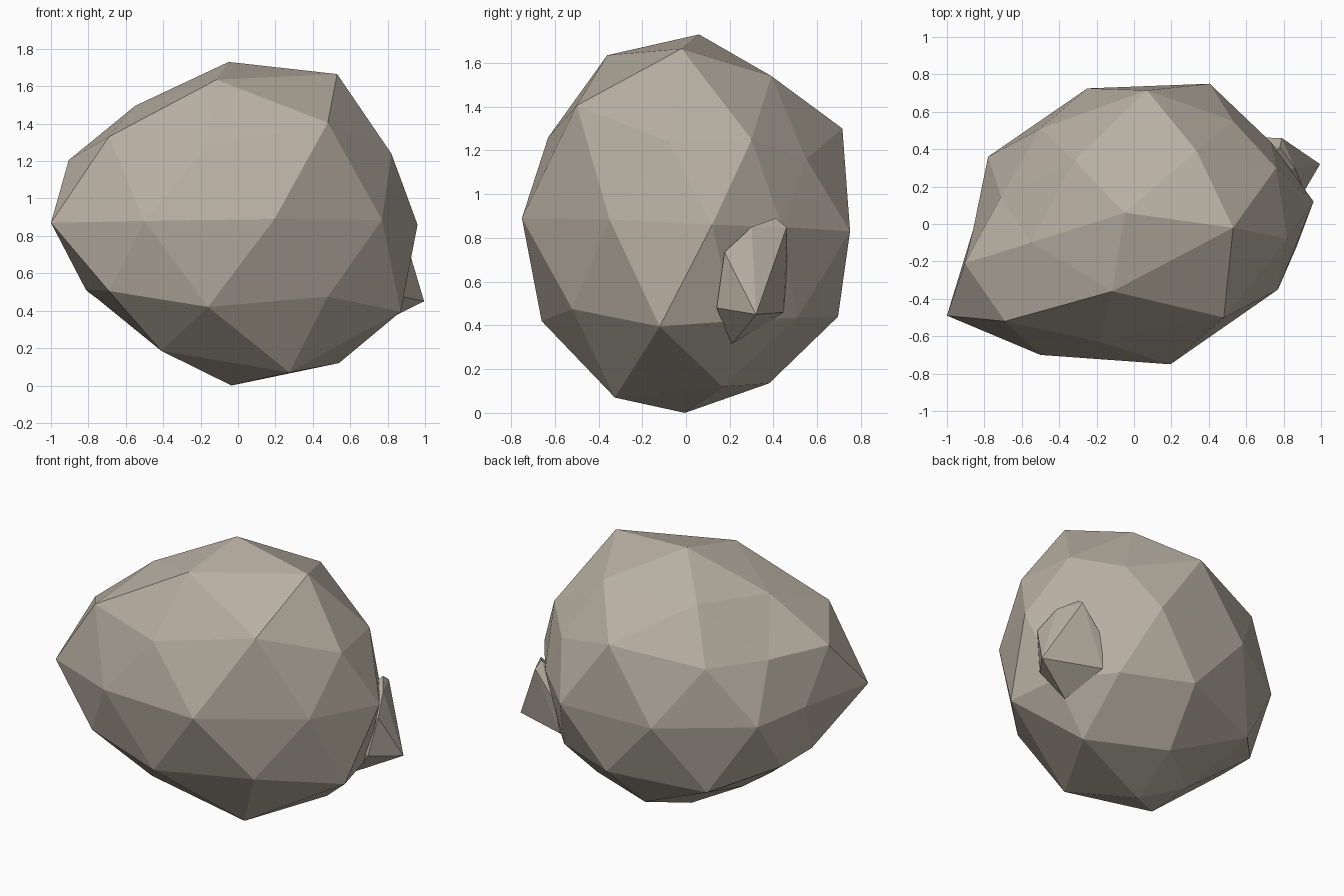
import bpy
import bmesh

cube = bpy.data.objects.get("Cube")
if cube:
    bpy.data.objects.remove(cube, do_unlink=True)


def make_material(name, colour):
    material = bpy.data.materials.new(name)
    material.use_nodes = True
    material.diffuse_color = colour
    shader = next(n for n in material.node_tree.nodes if n.type == 'BSDF_PRINCIPLED')
    shader.inputs["Base Color"].default_value = colour
    shader.inputs["Roughness"].default_value = .9
    return material


stone = make_material("warm grey stone", (.48, .43, .36, 1))


def finish(bm, name):
    """Turn a bmesh into a flat shaded stone object."""
    bmesh.ops.recalc_face_normals(bm, faces=bm.faces[:])
    mesh = bpy.data.meshes.new(name)
    bm.to_mesh(mesh)
    bm.free()
    mesh.materials.append(stone)
    obj = bpy.data.objects.new(name, mesh)
    bpy.context.collection.objects.link(obj)
    return obj


# Cross-sections of the boulder, each running counter-clockwise from +x
crown = [(.53, -.02, 1.665), (.335, .39, 1.54), (-.32, .34, 1.53),
         (-.55, -.1, 1.495), (-.115, -.36, 1.635)]
shoulder = [(.82, -.08, 1.24), (.76, .3, 1.25), (.53, .55, 1.16), (.07, .715, 1.3),
            (-.5, .51, 1.21), (-.71, .145, 1.19), (-.905, -.21, 1.205),
            (-.69, -.52, 1.33), (-.185, -.63, 1.26), (.48, -.5, 1.405)]
girth = [(.96, .12, .86), (.73, .44, .85), (.405, .75, .83), (-.25, .725, .83),
         (-.78, .36, .84), (-.86, -.03, .85), (-1, -.49, .87),
         (-.5, -.7, .88), (.195, -.75, .89), (.77, -.35, .885)]
flank = [(.87, -.12, .395), (.8, .22, .42), (.54, .51, .435), (.1, .695, .44),
         (-.49, .48, .375), (-.8, .135, .5), (-.815, -.16, .515),
         (-.69, -.55, .505), (-.16, -.66, .42), (.48, -.52, .475)]
foot = [(.54, .167, .12), (.035, .38, .135), (-.42, 0, .215),
        (-.41, -.32, .185), (.275, -.325, .07)]


def ring(bm, points):
    return [bm.verts.new(p) for p in points]


def cap(bm, pole, inner, outer, offset):
    """Close a ten-sided ring through a five-sided ring to a pole."""
    for i in range(len(inner)):
        here, after = inner[i], inner[(i + 1) % len(inner)]
        k = 2 * i + offset
        before, middle, beyond = (outer[(k + s) % len(outer)] for s in (-1, 0, 1))
        for face in ((pole, here, after), (here, before, middle),
                     (here, middle, beyond), (here, beyond, after)):
            bm.faces.new(face)


def band(bm, upright, staggered):
    """Zigzag of triangles between two rings that are half a step apart."""
    count = len(upright)
    for k in range(count):
        after = (k + 1) % count
        bm.faces.new((upright[k], upright[after], staggered[k]))
        bm.faces.new((staggered[k], upright[after], staggered[after]))


# Main boulder: two capped ends joined by two faceted bands
bm = bmesh.new()
top, bottom = ring(bm, [(-.05, .06, 1.73), (-.035, -.005, 0)])
crown, shoulder, girth, flank, foot = (
    ring(bm, section) for section in (crown, shoulder, girth, flank, foot))
cap(bm, top, crown, shoulder, 0)
band(bm, shoulder, girth)
band(bm, flank, girth)
cap(bm, bottom, foot, flank, 1)
finish(bm, "boulder")

# Small chip of rock sticking out of the side, wrapped around its corners
chip_corners = [(.995, .32, .45), (.79, .46, .85), (.72, .21, .315),
                (.91, .176, .735), (.86, .14, .48), (.62, .445, .46),
                (.64, .463, .665), (.78, .41, .89), (.86, .3, .85), (.5, .2, .6)]
bm = bmesh.new()
hull = bmesh.ops.convex_hull(bm, input=ring(bm, chip_corners))
loose = [v for v in bm.verts if not v.link_faces]
bmesh.ops.delete(bm, geom=loose, context='VERTS')
finish(bm, "side_chip")
